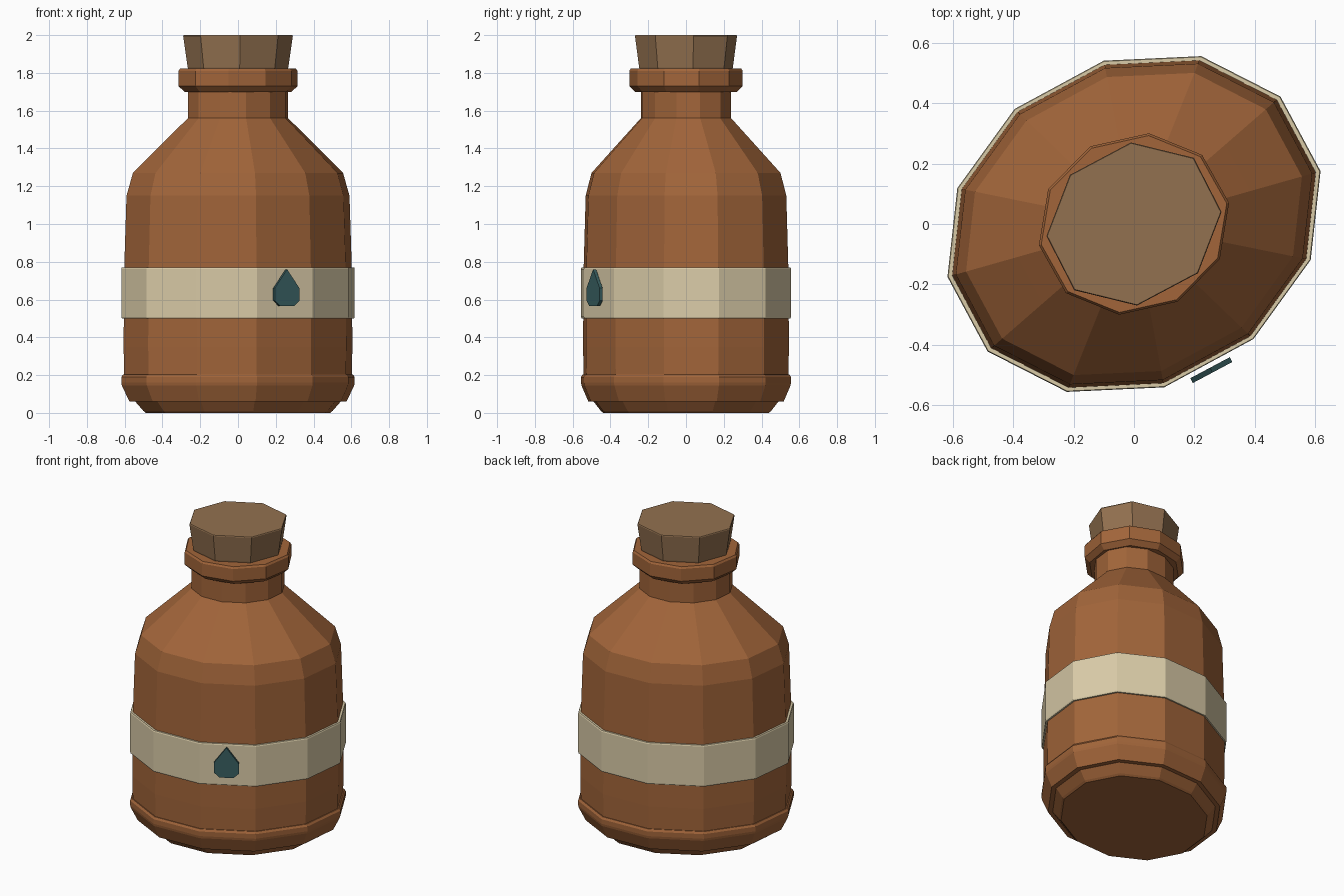
import bpy, bmesh, math
from mathutils import Vector

cube = bpy.data.objects.get("Cube")
if cube:
    bpy.data.objects.remove(cube, do_unlink=True)


def material(name, rgb):
    m = bpy.data.materials.new(name)
    m.use_nodes = True
    m.diffuse_color = (*rgb, 1)
    m.node_tree.nodes["Principled BSDF"].inputs["Base Color"].default_value = (*rgb, 1)
    return m


clay = material("brown_glass", (0.36, 0.13, 0.042))
paper = material("cream_paper", (0.70, 0.60, 0.39))
wood = material("cork_wood", (0.29, 0.165, 0.08))
teal = material("dark_teal", (0.04, 0.115, 0.12))


def finish(name, bm, mat):
    bmesh.ops.recalc_face_normals(bm, faces=bm.faces)
    mesh = bpy.data.meshes.new(name)
    bm.to_mesh(mesh)
    bm.free()
    mesh.materials.append(mat)
    obj = bpy.data.objects.new(name, mesh)
    bpy.context.collection.objects.link(obj)
    return obj


def lathe(name, sides, u, v, profile, mat, closed=False):
    """Stack slightly skewed oval rings; profile holds (scale, height) pairs."""
    u, v = Vector((*u, 0)), Vector((*v, 0))
    bm = bmesh.new()
    rings = []
    for scale, z in profile:
        ring = []
        for i in range(sides):
            a = math.tau * i / sides
            p = (u * math.cos(a) + v * math.sin(a)) * scale
            ring.append(bm.verts.new((p.x, p.y, z)))
        rings.append(ring)
    pairs = list(zip(rings, rings[1:]))
    if closed:
        pairs.append((rings[-1], rings[0]))
    else:
        bm.faces.new(rings[0])
        bm.faces.new(rings[-1])
    for low, high in pairs:
        for i in range(sides):
            j = (i + 1) % sides
            bm.faces.new((low[i], low[j], high[j], high[i]))
    return finish(name, bm, mat)


# Twelve-sided bottle, base band and label share one oval
BODY = (12, (0.618, 0.175), (-0.10, 0.541))
lathe("bottle_body", *BODY, [
    (0.79, 0), (0.81, 0.01), (0.88, 0.06), (0.975, 0.2), (0.98, 0.35),
    (0.975, 0.76), (0.955, 1.15), (0.9, 1.27), (0.625, 1.44),
    (0.43, 1.56), (0.43, 1.75)], clay)
lathe("base_band", *BODY, [
    (0.86, 0.06), (0.93, 0.06), (0.995, 0.145), (1.0, 0.16),
    (1.0, 0.19), (0.985, 0.203), (0.94, 0.203)], clay, closed=True)
lathe("label_band", *BODY, [
    (0.95, 0.5), (0.995, 0.5), (1.0, 0.508), (1.0, 0.762),
    (0.995, 0.77), (0.95, 0.77)], paper, closed=True)

# Ten-sided lip around the neck
lathe("neck_lip", 10, (0.315, 0.07), (-0.05, 0.293), [
    (0.85, 1.70), (0.9, 1.70), (1.0, 1.73), (1.0, 1.81),
    (0.975, 1.822)], clay)

# Eight-sided tapered stopper
lathe("stopper", 8, (0.29, 0.04), (-0.01, 0.27), [
    (0.88, 1.79), (0.92, 1.83), (1.0, 1.995), (0.99, 2.0)], wood)

# Drop emblem standing just in front of the label
normal = Vector((0.47, -0.883, 0))
side = Vector((0.883, 0.47, 0))
centre = Vector((0.256, -0.484, 0))
half = [(0, 0.76), (0.074, 0.66), (0.074, 0.595), (0.042, 0.565)]
outline = half + [(-x, z) for x, z in reversed(half[1:])]
bm = bmesh.new()
face = bm.faces.new([bm.verts.new(centre + side * x + Vector((0, 0, z)) - normal * 0.009)
                     for x, z in outline])
out = bmesh.ops.extrude_face_region(bm, geom=[face])
bmesh.ops.translate(bm, vec=normal * 0.018,
                    verts=[g for g in out["geom"] if isinstance(g, bmesh.types.BMVert)])
finish("drop_emblem", bm, teal)
